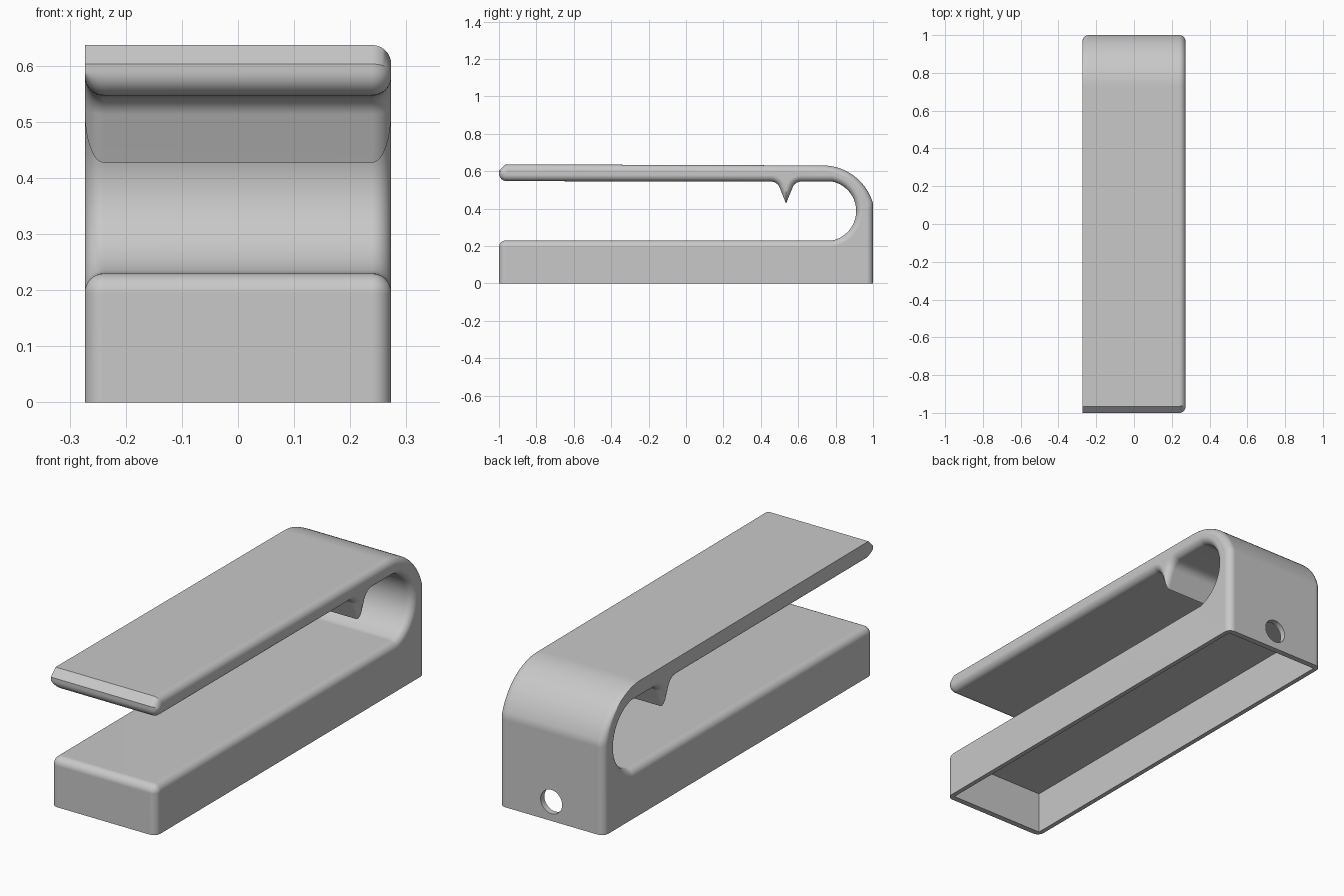
import bpy, bmesh
from math import sin, cos, tan, asin, pi, radians
from mathutils import Matrix

if "Cube" in bpy.data.objects:
    bpy.data.objects.remove(bpy.data.objects["Cube"])

HALF_W = 0.273                       # half width
EDGE = 0.034                         # rounding of the side edges
CORNER, TIP = 0.036, 0.042           # rounding of the base front and arm tip
FLOOR, UNDER, TIP_UNDER = 0.23, 0.545, 0.547
TIP_TOP, BEND_TOP = 0.637, 0.631     # the arm drops slightly toward the bend
BEND_Y, BEND_R = 0.73, 0.281         # outer bend
SLOT_Y, SLOT_R = 0.749, 0.161        # rounded slot end
RIB_Y, RIB_Z, RIB_R, RIB_A = 0.535, 0.427, 0.05, radians(22)
STEPS = 8

grey = bpy.data.materials.new("plain grey")
grey.use_nodes = True
grey.diffuse_color = (0.58, 0.58, 0.58, 1)
grey.node_tree.nodes["Principled BSDF"].inputs["Base Color"].default_value = grey.diffuse_color


def arc(cy, cz, ry, rz, a0, a1, n=STEPS):
    angles = [a0 + (a1 - a0) * i / n for i in range(n + 1)]
    return [(cy + ry * cos(a), cz + rz * sin(a)) for a in angles]


def profile(d, top):
    """Side outline, shrunk by d; the upper outer skin is shrunk by top."""
    pts = [(-1 + d, 0)]
    # base block front corner
    r = CORNER - d
    pts += arc(-1 + CORNER, FLOOR - CORNER, r, r, pi, pi / 2)
    # slot end
    half = (UNDER - FLOOR) / 2
    r = SLOT_R + d
    a = asin((half + d) / r)
    pts += arc(SLOT_Y, FLOOR + half, r, r, -a, a, 24)
    # pointed rib under the arm
    spread = (UNDER - RIB_Z) * tan(RIB_A) + RIB_R * tan(pi / 4 - RIB_A / 2)
    r = RIB_R + d
    pts += arc(RIB_Y + spread, UNDER - RIB_R, r, r, pi / 2, pi - RIB_A)
    pts.append((RIB_Y, RIB_Z + d / sin(RIB_A)))
    pts += arc(RIB_Y - spread, UNDER - RIB_R, r, r, RIB_A, pi / 2)
    # arm tip: round below, chamfered above
    pts += arc(-1 + TIP, TIP_UNDER + TIP, TIP - top, TIP - d, 1.5 * pi, pi)
    pts.append((-1 + top, 0.603 - 0.41 * top))
    pts.append((-0.965 + 0.41 * top, TIP_TOP - top))
    # outer bend, its edge rounding growing toward the back wall
    a_end = radians(16)
    for i in range(21):
        f = i / 20
        a = pi / 2 + (a_end - pi / 2) * f
        r = BEND_R - top - (d - top) * f * f
        pts.append((BEND_Y + r * cos(a), BEND_TOP - BEND_R + r * sin(a)))
    # back wall
    pts += [(1 - d, 0.41), (1 - d, 0)]
    return pts


# Slices across the width: right top edge rounded, left top edge square
slices = []
for side in (-1, 1):
    for i in range(STEPS + 1):
        t = pi / 2 * i / STEPS
        d = EDGE * (1 - sin(t))
        x = HALF_W - EDGE * (1 - cos(t))
        slices.append((side * x, d, d if side > 0 else 0))
slices.sort()

bm = bmesh.new()
rings = [[bm.verts.new((x, y, z)) for y, z in profile(d, top)] for x, d, top in slices]
for a, b in zip(rings, rings[1:]):
    for i in range(len(a)):
        j = (i + 1) % len(a)
        bm.faces.new((a[i], a[j], b[j], b[i]))
bm.faces.new(rings[0])
bm.faces.new(rings[-1])
bmesh.ops.remove_doubles(bm, verts=bm.verts, dist=1e-5)
bmesh.ops.recalc_face_normals(bm, faces=bm.faces)


def to_object(bm, name):
    mesh = bpy.data.meshes.new(name)
    bm.to_mesh(mesh)
    bm.free()
    mesh.materials.append(grey)
    ob = bpy.data.objects.new(name, mesh)
    bpy.context.collection.objects.link(ob)
    return ob


clip = to_object(bm, "clip_body")

# Hollow underneath the base
SIDE_WALL, END_WALL, CEILING = 0.022, 0.028, 0.2
bm = bmesh.new()
bmesh.ops.create_cube(bm, size=1, matrix=Matrix.Translation((0, 0, CEILING - 0.2)) @
                      Matrix.Diagonal((2 * (HALF_W - SIDE_WALL), 2 * (1 - END_WALL), 0.4, 1)))
hollow = to_object(bm, "hollow_cutter")

# Round hole through the back wall
bm = bmesh.new()
bmesh.ops.create_cone(bm, cap_ends=True, segments=40, radius1=0.056, radius2=0.056, depth=0.2,
                      matrix=Matrix.Translation((0, 1, 0.09)) @ Matrix.Rotation(pi / 2, 4, 'X'))
hole = to_object(bm, "hole_cutter")

bpy.ops.object.select_all(action='DESELECT')
bpy.context.view_layer.objects.active = clip
clip.select_set(True)
for cutter in (hollow, hole):
    cutter.hide_render = True
    mod = clip.modifiers.new("cut", 'BOOLEAN')
    mod.operation, mod.solver, mod.object = 'DIFFERENCE', 'EXACT', cutter
    bpy.ops.object.modifier_apply(modifier=mod.name)
    bpy.data.objects.remove(cutter)

bpy.ops.object.shade_smooth_by_angle(angle=0.5)
weighted = clip.modifiers.new("flat faces", 'WEIGHTED_NORMAL')
weighted.keep_sharp = True
